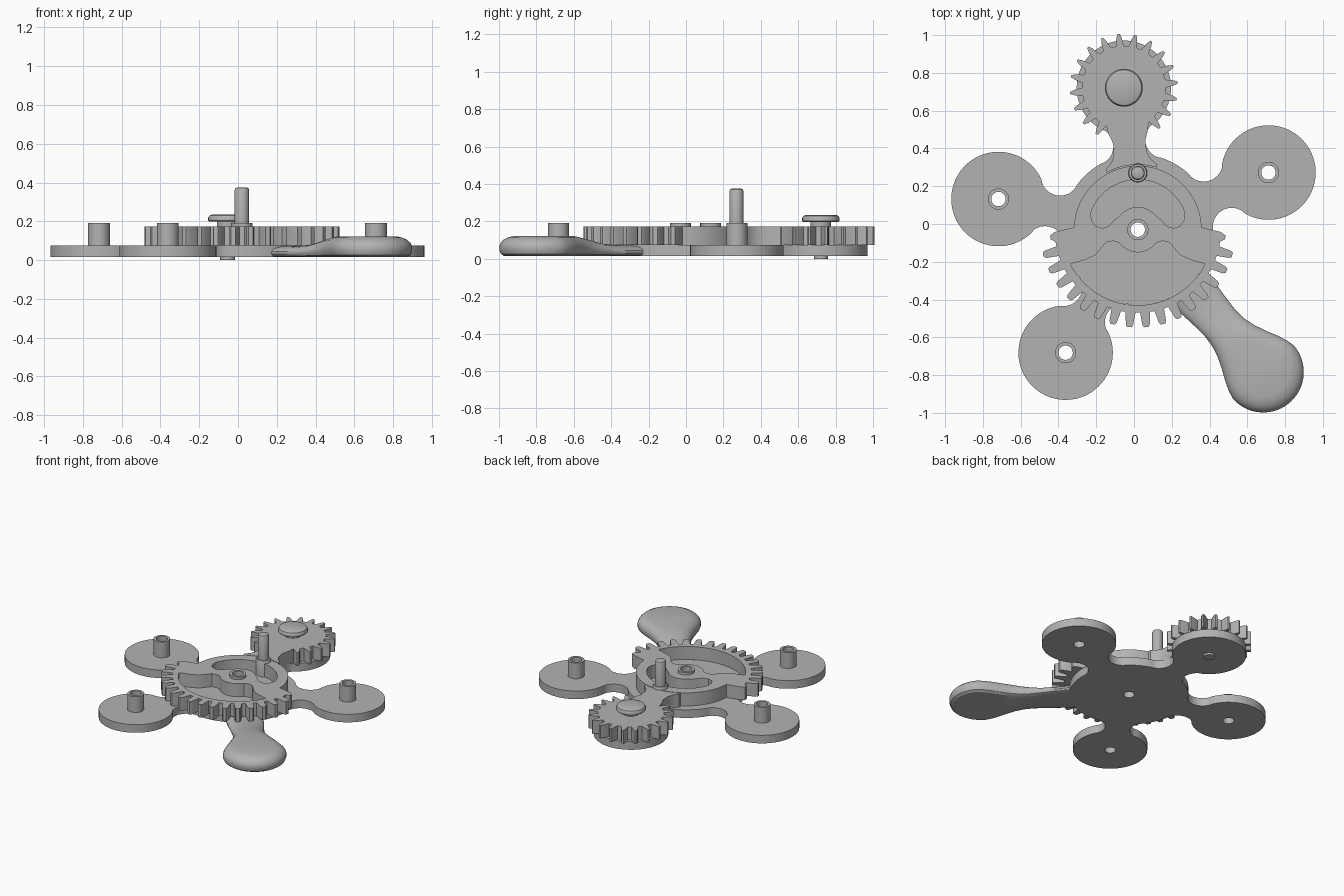
import bpy
from math import cos, sin, radians, pi

if "Cube" in bpy.data.objects:
    bpy.data.objects.remove(bpy.data.objects["Cube"], do_unlink=True)

grey = bpy.data.materials.new("plain grey")
grey.use_nodes = True
grey.diffuse_color = (0.45, 0.45, 0.45, 1)
grey.node_tree.nodes["Principled BSDF"].inputs["Base Color"].default_value = (0.45, 0.45, 0.45, 1)

HUB = (0.02, -0.03)
REACH, HUB_R, DISC_R = 0.755, 0.40, 0.25
FIRST, STEP = 23.6, 72


def polar(r, a, c=(0, 0)):
    return (c[0] + r * cos(radians(a)), c[1] + r * sin(radians(a)))


def arc(r, a, b, n=24, c=(0, 0)):
    return [polar(r, a + (b - a) * i / n, c) for i in range(n + 1)]


def place(points, angle, origin=HUB):
    """Turn points by an angle, then move them to an origin."""
    c, s = cos(radians(angle)), sin(radians(angle))
    return [(origin[0] + c * x - s * y, origin[1] + s * x + c * y) for x, y in points]


def circle(r, c):
    return arc(r, 0, 360, 48, c)[:-1]


def mirrored(points):
    """A left-hand run followed by its mirror image across x = 0."""
    return points + [(-x, y) for x, y in reversed(points)]


def finish(obj):
    obj.data.materials.clear()
    obj.data.materials.append(grey)
    bpy.ops.object.select_all(action='DESELECT')
    obj.select_set(True)
    bpy.context.view_layer.objects.active = obj
    bpy.ops.object.shade_smooth_by_angle(angle=radians(32))


def mesh_object(name, verts, faces):
    mesh = bpy.data.meshes.new(name)
    mesh.from_pydata(verts, [], faces)
    obj = bpy.data.objects.new(name, mesh)
    bpy.context.collection.objects.link(obj)
    bpy.context.view_layer.objects.active = obj
    obj.select_set(True)
    bpy.ops.object.mode_set(mode='EDIT')
    bpy.ops.mesh.select_all(action='SELECT')
    bpy.ops.mesh.normals_make_consistent(inside=False)
    bpy.ops.object.mode_set(mode='OBJECT')
    finish(obj)
    return obj


def prism(name, loops, z0, z1):
    """Flat outline with holes, raised from z0 to z1."""
    curve = bpy.data.curves.new(name, 'CURVE')
    curve.dimensions, curve.fill_mode = '2D', 'BOTH'
    curve.extrude = (z1 - z0) / 2
    for loop in loops:
        spline = curve.splines.new('POLY')
        spline.points.add(len(loop) - 1)
        for p, (x, y) in zip(spline.points, loop):
            p.co = (x, y, 0, 1)
        spline.use_cyclic_u = True
    obj = bpy.data.objects.new(name, curve)
    obj.location.z = (z0 + z1) / 2
    bpy.context.collection.objects.link(obj)
    bpy.ops.object.select_all(action='DESELECT')
    obj.select_set(True)
    bpy.context.view_layer.objects.active = obj
    bpy.ops.object.convert(target='MESH')
    finish(bpy.context.view_layer.objects.active)


def lathe(name, profile, c, n=40):
    """Solid of revolution from (radius, z) pairs."""
    verts = [(*polar(r, 360 * i / n, c), z) for r, z in profile for i in range(n)]
    faces = [(k * n + i, k * n + (i + 1) % n, (k + 1) * n + (i + 1) % n, (k + 1) * n + i)
             for k in range(len(profile) - 1) for i in range(n)]
    last = (len(profile) - 1) * n
    faces += [tuple(range(n))[::-1], tuple(range(last, last + n))]
    mesh_object(name, verts, faces)


# base plate: round hub with four filleted arms ending in discs
arm_angles = [FIRST + STEP * k for k in range(4)]
discs = [polar(REACH, a, HUB) for a in arm_angles]
FD, FH, FR = 0.462, 0.185, 0.10
arm = (arc(FR, 158.2, 32.3, 14, (FD, -FH)) + arc(DISC_R, -147.7, 147.7, 56, (REACH, 0))[1:]
       + arc(FR, -32.3, -158.2, 14, (FD, FH))[1:])
outline = []
for a in arm_angles:
    outline += place(arm, a)
    end = 50.2 if a != arm_angles[-1] else 50.2 + STEP
    outline += arc(HUB_R, a + 21.8, a + end, 20, HUB)[1:-1]
post_centres = {"right_post": discs[2], "left_post": discs[0],
                "front_post": discs[3], "hub_post": HUB}
names = {"hub_post": HUB, "left_post": discs[0], "right_post": discs[2], "front_post": discs[3]}
prism("base_plate", [outline] + [circle(0.038, c) for c in names.values()], 0.015, 0.075)

# hollow posts
for name, c in names.items():
    prism(name, [circle(0.056, c), circle(0.038, c)], 0.075, 0.192)

# main wheel: toothed half, plain upper rim, two windows
wheel = []
for k in range(18):
    a = -175 + 10 * k
    tip = 0.465 if k in (0, 17) else 0.518
    wheel += [polar(0.44, a - 3.4), polar(tip - 0.012, a - 2.2), polar(tip, a - 1.3),
              polar(tip, a + 1.3), polar(tip - 0.012, a + 2.2), polar(0.44, a + 3.4)]
wheel += arc(0.338, 2, 178, 60)
upper = mirrored(arc(0.265, 90, 160, 20)[1:] + [(-0.245, 0.05), (-0.225, 0.02), (-0.19, 0.008),
                 (-0.155, 0.018), (-0.125, 0.05)] + arc(0.12, 140, 92, 10))
lower = mirrored(arc(0.40, -92, -153, 24) + [(-0.28, -0.16), (-0.225, -0.135), (-0.195, -0.1),
                 (-0.165, -0.065), (-0.13, -0.06)] + arc(0.12, -145, -92, 10))
prism("main_wheel", [place(p, 0) for p in (wheel, upper, lower)]
      + [circle(0.056, HUB)], 0.075, 0.172)

# crank pin on the rim
lathe("crank_pin", [(0.05, 0.075), (0.05, 0.185), (0.046, 0.192), (0.037, 0.192), (0.037, 0.362),
                    (0.033, 0.371), (0.025, 0.375)], (HUB[0], HUB[1] + 0.30))

# small gear: pointed teeth and a locking lobe that hugs the rim
gear = []
for k in range(2, 19):
    a = 18 * k
    gear += [polar(0.222, a - 5.5), polar(0.262, a - 3.2), polar(0.286, a - 1.2),
             polar(0.286, a + 1.2), polar(0.262, a + 3.2), polar(0.222, a + 5.5)]
side = [(0.235, -0.105), (0.29, -0.085), (0.35, -0.088), (0.39, -0.105), (0.42, -0.135)]
gear += side + arc(0.344, 157, 203, 16, (REACH, 0))[::-1] + [(x, -y) for x, y in reversed(side)]
prism("small_gear", [place(gear, arm_angles[1] + 180, discs[1])], 0.075, 0.172)

# rivet holding the small gear
lathe("gear_rivet", [(0.038, 0.0), (0.038, 0.02), (0.055, 0.02), (0.055, 0.198), (0.095, 0.198),
                     (0.1, 0.203), (0.1, 0.218), (0.094, 0.229), (0.08, 0.235)], discs[1])

# handle: rounded grip swelling outward along its axis
AXIS, HEAD, HEAD_R = -48.6, 1.005, 0.214
body = [(0.38, 0.13), (0.48, 0.122), (0.58, 0.112), (0.66, 0.107), (0.73, 0.113), (0.79, 0.13),
        (0.85, 0.155), (0.91, 0.184), (0.96, 0.204)]
layers = [(0.025, 0), (0.008, 0.1), (0, 0.28), (0, 0.5), (0.008, 0.68), (0.025, 0.83),
          (0.05, 0.94), (0.08, 1)]
verts, faces = [], []
for inset, f in layers:
    shape = [(d, w - inset) for d, w in body]
    shape += [polar(HEAD_R - inset, 90 - 88 * i / 14, (HEAD, 0)) for i in range(15)]
    for d, w in shape:
        t = min(max((d - 0.5) / 0.33, 0), 1)
        top = 0.072 + 0.05 * t * t * (3 - 2 * t)
        for s in (1, -1):
            x, y = place([(d, s * w)], AXIS)[0]
            verts.append((x, y, 0.015 + (top - 0.015) * f))
n = 2 * (len(body) + 15)
rim = list(range(0, n, 2)) + list(range(n - 1, 0, -2))
for k in range(len(layers) - 1):
    for p, q in zip(rim, rim[1:] + rim[:1]):
        faces.append((k * n + p, k * n + q, k * n + n + q, k * n + n + p))
for base in (0, n * (len(layers) - 1)):
    faces += [(base + i, base + i + 1, base + i + 3, base + i + 2) for i in range(0, n - 2, 2)]
mesh_object("handle", verts, faces)
